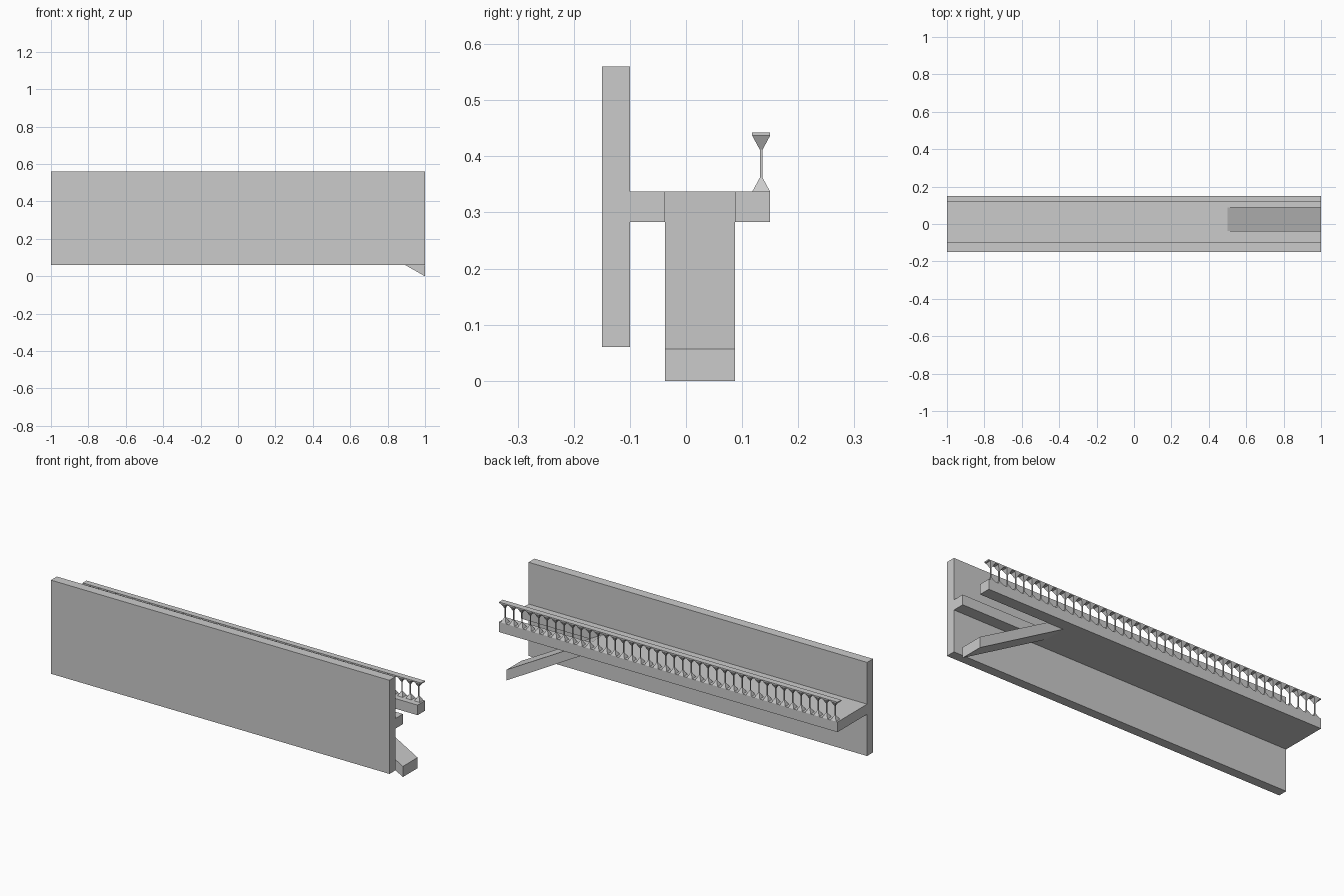
import bpy, bmesh

if "Cube" in bpy.data.objects:
    bpy.data.objects.remove(bpy.data.objects["Cube"])


def prism(name, profile, axis, a, b):
    """Extrude a closed 2D profile from a to b along y ('y': x,z) or z ('z': x,y)."""
    bm = bmesh.new()
    place = (lambda p: (p[0], a, p[1])) if axis == 'y' else (lambda p: (p[0], p[1], a))
    face = bm.faces.new([bm.verts.new(place(p)) for p in profile])
    ext = bmesh.ops.extrude_face_region(bm, geom=[face])
    move = (0, b - a, 0) if axis == 'y' else (0, 0, b - a)
    bmesh.ops.translate(bm, vec=move,
                        verts=[v for v in ext['geom'] if isinstance(v, bmesh.types.BMVert)])
    bmesh.ops.recalc_face_normals(bm, faces=bm.faces)
    return finish(name, bm)


def finish(name, bm):
    me = bpy.data.meshes.new(name)
    bm.to_mesh(me)
    bm.free()
    ob = bpy.data.objects.new(name, me)
    bpy.context.collection.objects.link(ob)
    return ob


def rect(x0, x1, v0, v1):
    return [(x0, v0), (x1, v0), (x1, v1), (x0, v1)]


FLOOR_Z0, FLOOR_Z1 = 0.283, 0.337
WELL_X, WELL_Y0, WELL_Y1 = 0.5, -0.037, 0.087
RAIL_Y = 0.134

# Tall back wall
prism("wall", rect(-1, 1, 0.06, 0.56), 'y', -0.15, -0.10)

# Walkway slab with an open-ended slot for the ramp
prism("walkway", [(-1, -0.10), (1, -0.10), (1, WELL_Y0), (WELL_X, WELL_Y0),
                  (WELL_X, WELL_Y1), (1, WELL_Y1), (1, 0.15), (-1, 0.15)],
      'z', FLOOR_Z0, FLOOR_Z1)

# Sloping ramp down to the ground
prism("ramp", [(WELL_X, FLOOR_Z1), (1, 0.057), (1, 0), (WELL_X, FLOOR_Z0)],
      'y', WELL_Y0, WELL_Y1)

# Handrail
prism("handrail", rect(-1, 1, 0.437, 0.443), 'y', RAIL_Y - 0.016, RAIL_Y + 0.016)

# Square balusters: flared foot, thin post, flared head
bm = bmesh.new()
rings = []
for half, z in [(0.016, FLOOR_Z1), (0.0025, 0.362), (0.0025, 0.412), (0.016, 0.437)]:
    rings.append([bm.verts.new((-0.975 + sx * half, RAIL_Y + sy * half, z))
                  for sx, sy in [(-1, -1), (1, -1), (1, 1), (-1, 1)]])
for lo, hi in zip(rings, rings[1:]):
    for i in range(4):
        j = (i + 1) % 4
        bm.faces.new((lo[i], lo[j], hi[j], hi[i]))
bm.faces.new(rings[0][::-1])
bm.faces.new(rings[-1])
balusters = finish("balusters", bm)
arr = balusters.modifiers.new("repeat", 'ARRAY')
arr.count = 40
arr.use_relative_offset = False
arr.use_constant_offset = True
arr.constant_offset_displace = (0.05, 0, 0)
